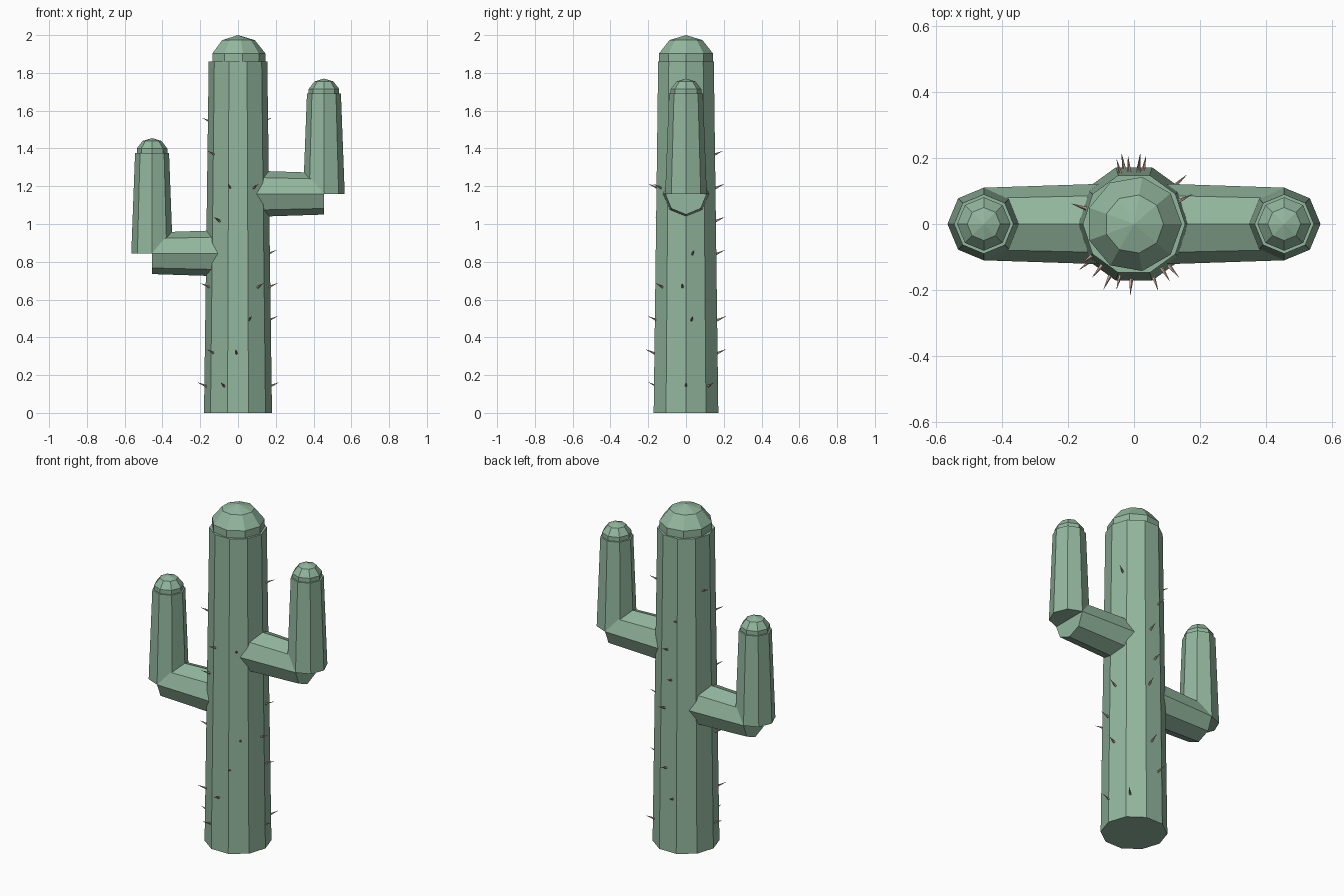
import bpy
from math import cos, sin, pi, radians
from mathutils import Vector

if "Cube" in bpy.data.objects:
    bpy.data.objects.remove(bpy.data.objects["Cube"])


def material(name, rgb):
    m = bpy.data.materials.new(name)
    m.diffuse_color = (*rgb, 1)
    m.use_nodes = True
    m.node_tree.nodes["Principled BSDF"].inputs["Base Color"].default_value = m.diffuse_color
    return m


GREEN = material("cactus green", (0.29, 0.47, 0.34))
SPINE = material("spine tan", (0.55, 0.38, 0.32))


def mesh_object(name, verts, faces, mat):
    me = bpy.data.meshes.new(name)
    me.from_pydata(verts, [], faces)
    me.materials.append(mat)
    ob = bpy.data.objects.new(name, me)
    bpy.context.collection.objects.link(ob)
    return ob


def tube(name, start, end, r1, r2, n, side, mat):
    """Tapered prism from start to end, with its first corner towards side."""
    start, end = Vector(start), Vector(end)
    u = Vector(side)
    v = (end - start).normalized().cross(u)
    verts = [c + (u * cos(2 * pi * i / n) + v * sin(2 * pi * i / n)) * r
             for c, r in ((start, r1), (end, r2)) for i in range(n)]
    faces = [(i, (i + 1) % n, n + (i + 1) % n, n + i) for i in range(n)]
    faces += [tuple(reversed(range(n))), tuple(range(n, 2 * n))]
    return mesh_object(name, verts, faces, mat)


def dome(name, x, z, r, h, n):
    """Low-poly ball sunk into the top of a stem."""
    bpy.ops.mesh.primitive_uv_sphere_add(segments=n, ring_count=5, radius=1,
                                         location=(x, 0, z))
    ob = bpy.context.object
    ob.name = name
    ob.scale = (r, r, h)
    # put a corner on the +x axis
    corner = max(ob.data.vertices, key=lambda p: p.co.xy.length).co
    ob.rotation_euler.z = -Vector((1, 0)).angle_signed(corner.xy) * -1
    ob.data.materials.append(GREEN)


# Trunk
tube("trunk", (0, 0, 0), (0, 0, 1.86), 0.18, 0.155, 10, (1, 0, 0), GREEN)
dome("trunk_cap", 0, 1.86, 0.152, 0.14, 9)

# Arms: horizontal branch, upright stem and cap
for label, s, z in (("right", 1, 1.16), ("left", -1, 0.845)):
    x = 0.455 * s
    tube(label + "_branch", (0.09 * s, 0, z), (x, 0, z), 0.122, 0.11, 8, (0, 0, 1), GREEN)
    tube(label + "_stem", (x, 0, z), (x, 0, z + 0.53), 0.11, 0.09, 8, (1, 0, 0), GREEN)
    dome(label + "_stem_cap", x, z + 0.53, 0.085, 0.08, 8)

# Spines: angles around the trunk for each evenly spaced level
levels = [(0, 43, 190, 245), (100, 220, 267), (10, 85, 290), (200, 310, 354),
          (12, 80, 207), (95, 232), (85, 255, 302), (105, 217), (27, 162)]
for k, angles in enumerate(levels):
    z = 0.14 + 0.175 * k
    for j, a in enumerate(angles):
        a = radians(a)
        out = Vector((cos(a), sin(a), 0))
        base = out * (0.170 - 0.0134 * z) + Vector((0, 0, z))
        tip = base + out * 0.05 + Vector((0, 0, 0.022))
        tube(f"spine_{k}_{j}", base, tip, 0.007, 0.0005, 5,
             (-sin(a), cos(a), 0), SPINE)
